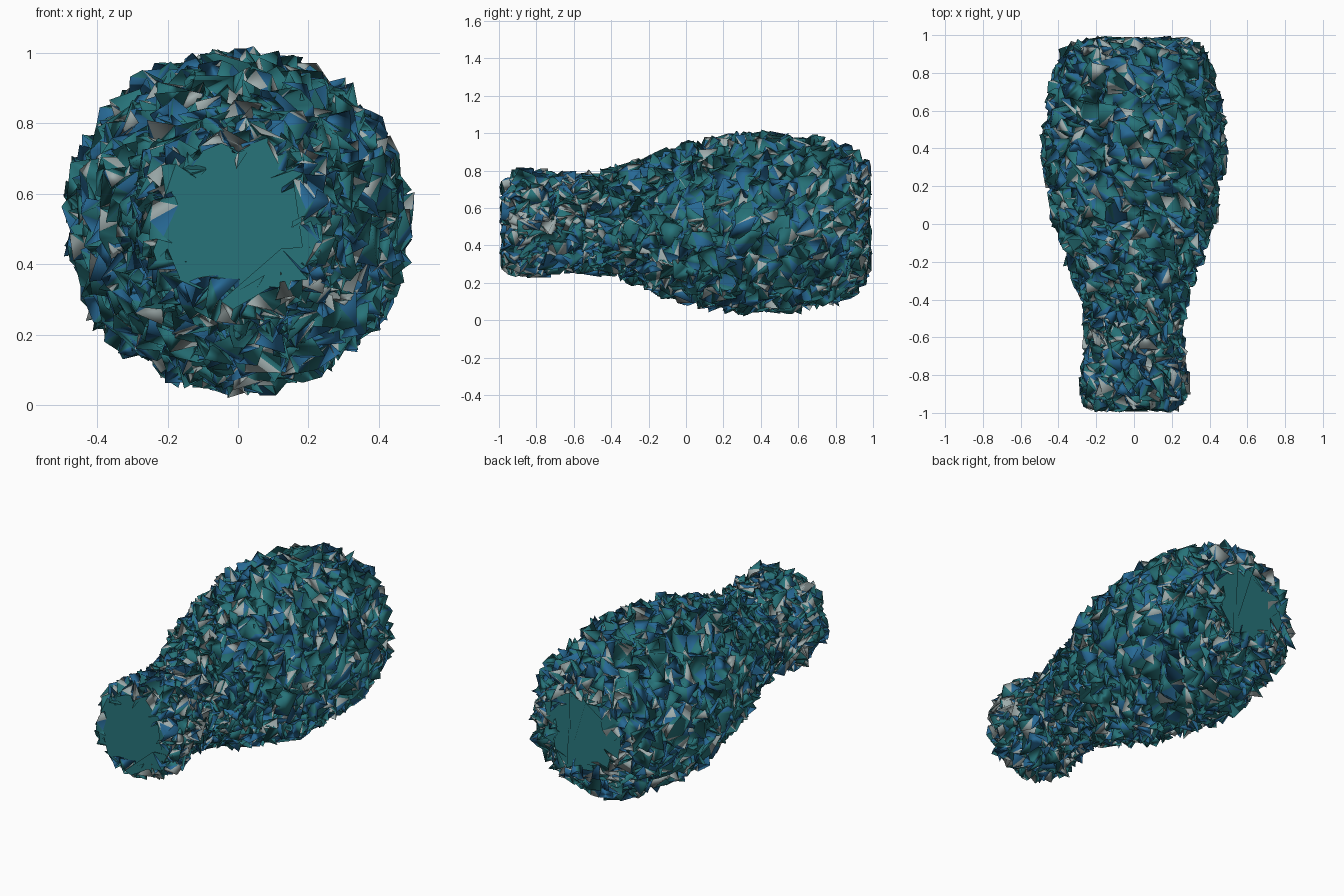
import bpy, bmesh, math, random
from mathutils import Vector

if "Cube" in bpy.data.objects:
    bpy.data.objects.remove(bpy.data.objects["Cube"])

random.seed(7)
SIDES, RINGS, JITTER, CENTRE_Z = 80, 72, 0.052, 0.52

# vase silhouette lying along y: (y, mean radius)
profile = [(-0.95, 0.20), (-0.93, 0.235), (-0.87, 0.26), (-0.72, 0.235), (-0.55, 0.225),
           (-0.4, 0.255), (-0.2, 0.32), (0.0, 0.395), (0.2, 0.435), (0.4, 0.455),
           (0.6, 0.44), (0.8, 0.395), (0.9, 0.35), (0.94, 0.29), (0.95, 0.21)]


def resample(points, count):
    """Even spacing along the silhouette."""
    pts = [Vector(p) for p in points]
    lengths = [(b - a).length for a, b in zip(pts, pts[1:])]
    total = sum(lengths)
    out = []
    for i in range(count):
        d, k = total * i / (count - 1), 0
        while k < len(lengths) - 1 and d > lengths[k]:
            d -= lengths[k]
            k += 1
        out.append(pts[k].lerp(pts[k + 1], min(1, d / lengths[k])))
    return out


def material(name, colour):
    m = bpy.data.materials.new(name)
    m.diffuse_color = (*colour, 1)
    m.use_nodes = True
    m.node_tree.nodes["Principled BSDF"].inputs["Base Color"].default_value = m.diffuse_color
    return m


# lathed shell with every point scattered into spikes
bm = bmesh.new()
rings = []
for y, r in resample(profile, RINGS):
    ring = []
    for s in range(SIDES):
        a = math.tau * s / SIDES
        co = Vector((r * math.cos(a), y, CENTRE_Z + r * math.sin(a)))
        co += Vector([random.uniform(-JITTER, JITTER) for _ in range(3)])
        co.y = max(-1, min(1, co.y))
        co.z = max(0, co.z)
        ring.append(bm.verts.new(co))
    rings.append(ring)

for a, b in zip(rings, rings[1:]):
    for s in range(SIDES):
        t = (s + 1) % SIDES
        for tri in ((a[s], b[s], b[t]), (a[s], b[t], a[t])):
            f = bm.faces.new(tri)
            y = f.calc_center_median().y
            grey = 0.25 if y < -0.5 or y > 0.9 else 0.1
            p = random.random()
            f.material_index = 2 if p < grey else 1 if p < grey + 0.3 else 0

# end caps, front and back
for ring, y in ((rings[0], -0.98), (rings[-1], 0.975)):
    for v in ring:
        v.co.y = y + random.uniform(-0.02, 0.02)
    bm.faces.new(ring)
bmesh.ops.recalc_face_normals(bm, faces=bm.faces)
for f in bm.faces:
    f.smooth = len(f.verts) == 3

mesh = bpy.data.meshes.new("spiky_vase")
bm.to_mesh(mesh)
bm.free()
for m in (material("teal", (0.02, 0.17, 0.19)), material("blue", (0.02, 0.14, 0.30)),
          material("pale_grey", (0.35, 0.42, 0.42))):
    mesh.materials.append(m)
vase = bpy.data.objects.new("spiky_vase", mesh)
bpy.context.collection.objects.link(vase)
